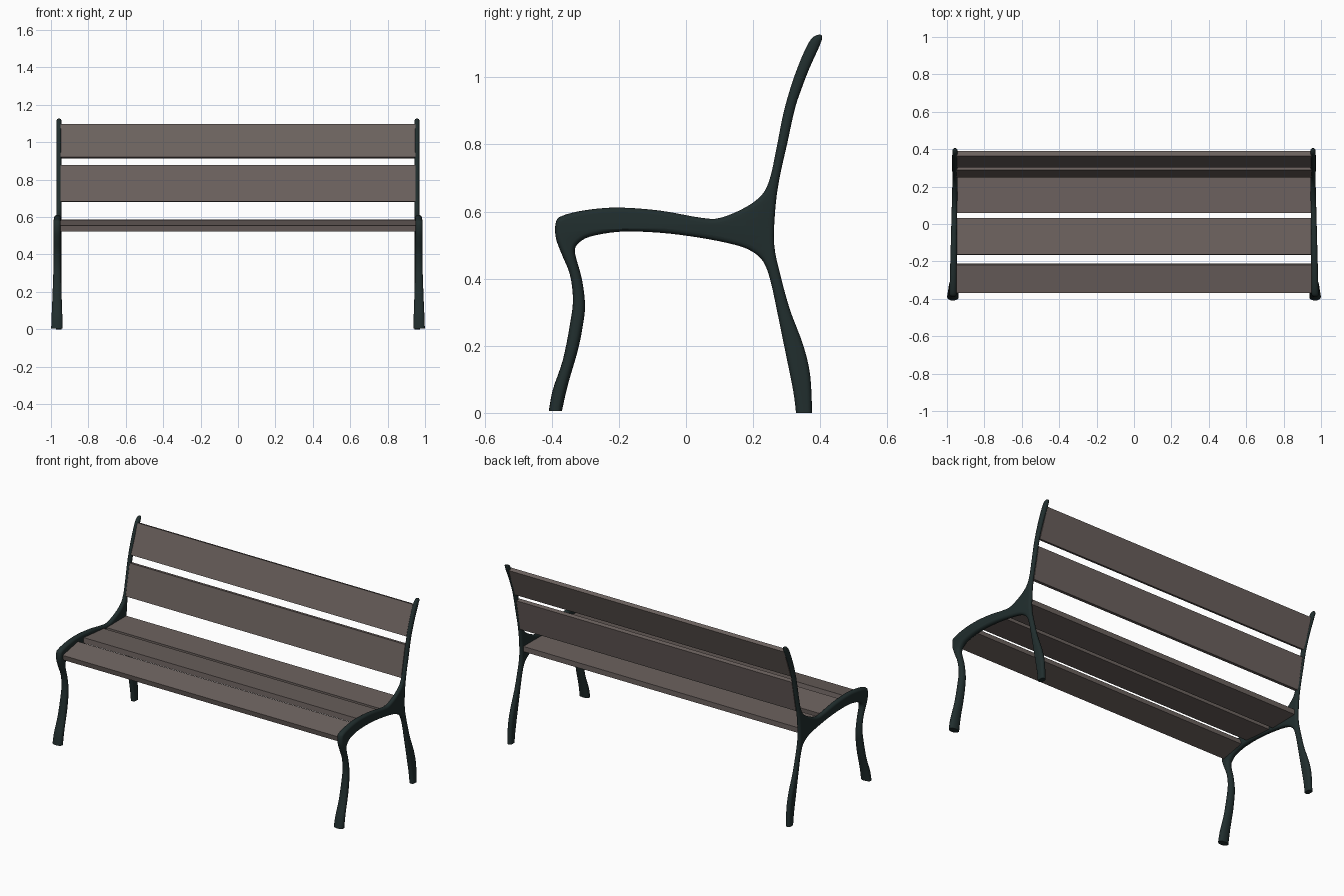
import bpy, bmesh, math
from mathutils import Vector
from mathutils.geometry import tessellate_polygon

if "Cube" in bpy.data.objects:
    bpy.data.objects.remove(bpy.data.objects["Cube"])


def material(name, rgb):
    m = bpy.data.materials.new(name)
    m.diffuse_color = (*rgb, 1)
    m.use_nodes = True
    m.node_tree.nodes["Principled BSDF"].inputs["Base Color"].default_value = m.diffuse_color
    return m


IRON = material("dark green iron", (0.015, 0.027, 0.027))
WOOD = material("grey brown planks", (0.15, 0.122, 0.113))


def add_object(name, bm, mat):
    bmesh.ops.recalc_face_normals(bm, faces=bm.faces)
    me = bpy.data.meshes.new(name)
    bm.to_mesh(me)
    bm.free()
    me.materials.append(mat)
    ob = bpy.data.objects.new(name, me)
    bpy.context.collection.objects.link(ob)
    return ob


# Side silhouette of the cast frame (y, z), clockwise from the front foot
OUTLINE = [
    # front leg, front edge
    (-.409, .005), (-.397, .069), (-.367, .158), (-.346, .263), (-.337, .337),
    (-.346, .412), (-.370, .472), (-.388, .522), (-.388, .567), (-.370, .587),
    # seat rail top and backrest front edge
    (-.301, .604), (-.203, .612), (-.078, .603), (.042, .582), (.101, .581),
    (.176, .612), (.227, .651), (.251, .702), (.269, .785), (.293, .904),
    (.325, 1.009), (.361, 1.095), (.385, 1.124), (.406, 1.116),
    # backrest and rear leg, rear edge
    (.364, 1.018), (.328, .919), (.301, .80), (.278, .696), (.266, .606),
    (.263, .501), (.281, .412), (.310, .307), (.349, .203), (.370, .113), (.376, 0),
    # rear leg front edge and seat rail underside
    (.328, 0), (.319, .069), (.295, .188), (.272, .301), (.251, .397),
    (.230, .451), (.197, .481), (.146, .501), (.042, .522), (-.078, .537),
    (-.197, .540), (-.287, .525), (-.322, .504), (-.331, .486),
    # front leg, rear edge
    (-.328, .463), (-.310, .397), (-.301, .322), (-.307, .263),
    (-.322, .188), (-.352, .084), (-.370, .005),
]


def smooth_loop(points, steps):
    """Closed smooth curve through the points, with sharp corners at the feet."""
    pts = [Vector(p) for p in points]
    n, out = len(pts), []
    for i in range(n):
        b, c = pts[i], pts[(i + 1) % n]
        if b.y < .01 and c.y < .01:          # flat sole
            out.append(b)
            continue
        a = b if b.y < .01 else pts[i - 1]
        d = c if c.y < .01 else pts[(i + 2) % n]
        for k in range(steps):
            t = k / steps
            out.append(.5 * (2 * b + (c - a) * t + (2 * a - 5 * b + 4 * c - d) * t * t
                             + (3 * b - a - 3 * c + d) * t ** 3))
    return out


def inward(loop, i):
    p, n = loop[i], len(loop)
    e1 = (p - loop[i - 1]).normalized()
    e2 = (loop[(i + 1) % n] - p).normalized()
    n1, n2 = Vector((e1.y, -e1.x)), Vector((e2.y, -e2.x))   # right hand side of the path
    m = (n1 + n2).normalized()
    return m / max(m.dot(n1), .6)


def frame_x(y, z, s):
    """Thin at the back, thicker and further out towards the front feet."""
    fwd = min(max((.25 - y) / .63, 0), 1)
    low = min(max((.55 - z) / .55, 0), 1) * max(fwd, .15)
    half = .013 + max(.018 * low, .006 * fwd)
    return .957 + .011 * max(low, fwd) + half * s


def build_frames():
    loop = smooth_loop(OUTLINE, 4)
    n, depth, cuts = len(loop), .0145, 8
    normals = [inward(loop, i) for i in range(n)]
    bm = bmesh.new()
    rings = []
    for k in range(cuts + 1):
        ang = math.pi * (k / cuts - .5)
        off = depth * (1 - math.cos(ang))
        ring = []
        for p, nrm in zip(loop, normals):
            q = p + nrm * off
            z = p.y if p.y < .01 else q.y
            ring.append(bm.verts.new((frame_x(q.x, z, math.sin(ang)), q.x, z)))
        rings.append(ring)
    for r0, r1 in zip(rings, rings[1:]):
        for i in range(n):
            j = (i + 1) % n
            bm.faces.new((r0[i], r0[j], r1[j], r1[i]))
    # flat side caps, triangulated from the silhouette
    for tri in tessellate_polygon([[p.to_3d() for p in loop]]):
        for ring in (rings[0], rings[-1]):
            bm.faces.new([ring[i] for i in tri])
    ob = add_object("side_frames", bm, IRON)
    ob.data.shade_smooth()
    ob.data.set_sharp_from_angle(angle=math.radians(45))
    ob.modifiers.new("both sides", 'MIRROR')


def plank(name, a, b, thick):
    """Long board whose section runs from a to b in (y, z)."""
    a, b = Vector(a), Vector(b)
    d = (b - a).normalized()
    h = Vector((-d.y, d.x)) * thick / 2
    section = [a - h, b - h, b + h, a + h]
    bm = bmesh.new()
    ends = [[bm.verts.new((x, p.x, p.y)) for p in section] for x in (-.948, .948)]
    for e in ends:
        bm.faces.new(e)
    for i in range(4):
        j = (i + 1) % 4
        bm.faces.new((ends[0][i], ends[0][j], ends[1][j], ends[1][i]))
    add_object(name, bm, WOOD)


build_frames()

# Seat boards follow the curve of the rail
plank("seat_plank_front", (-.365, .538), (-.215, .567), .032)
plank("seat_plank_middle", (-.165, .570), (.03, .553), .032)
plank("seat_plank_rear", (.06, .547), (.25, .549), .032)
# Backrest boards
plank("back_plank_lower", (.262, .682), (.301, .875), .026)
plank("back_plank_upper", (.313, .918), (.377, 1.094), .026)
